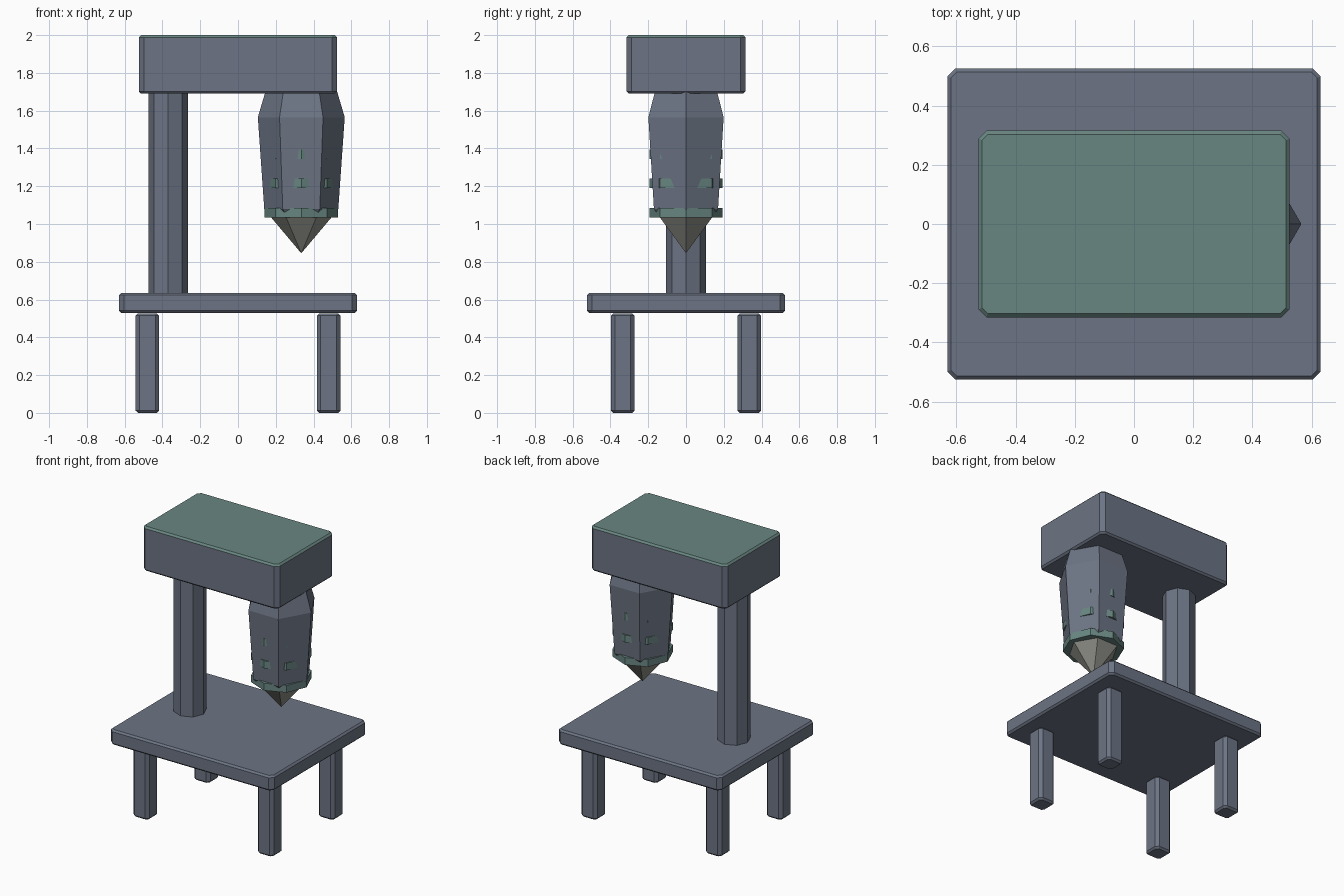
import bpy, bmesh
from math import cos, sin, tau

if "Cube" in bpy.data.objects:
    bpy.data.objects.remove(bpy.data.objects["Cube"])


def material(name, rgb):
    m = bpy.data.materials.new(name)
    m.diffuse_color = (*rgb, 1)
    m.use_nodes = True
    m.node_tree.nodes["Principled BSDF"].inputs["Base Color"].default_value = m.diffuse_color
    return m


STEEL = material("dark_steel", (0.15, 0.175, 0.23))
GREEN = material("muted_green", (0.14, 0.24, 0.22))
BIT = material("bit_metal", (0.29, 0.29, 0.26))


def loft(name, rings, mats):
    """Skin a stack of equal-length outlines; cap both ends unless a single point."""
    bm = bmesh.new()
    loops = [[bm.verts.new(p) for p in ring] for ring in rings]
    for a, b in zip(loops, loops[1:]):
        n = max(len(a), len(b))
        for i in range(n):
            j = (i + 1) % n
            if len(a) == 1:
                bm.faces.new((a[0], b[j], b[i]))
            else:
                bm.faces.new((a[i], a[j], b[j], b[i]))
    for end in (loops[0], loops[-1]):
        if len(end) > 2:
            bm.faces.new(end)
    bmesh.ops.recalc_face_normals(bm, faces=bm.faces[:])
    me = bpy.data.meshes.new(name)
    bm.to_mesh(me)
    bm.free()
    for m in mats:
        me.materials.append(m)
    ob = bpy.data.objects.new(name, me)
    bpy.context.collection.objects.link(ob)
    return ob


def block(name, cx, cy, hx, hy, z0, z1, corner, bevel=0.012, mats=(STEEL,)):
    """Box with chamfered upright corners and bevelled top and bottom rims."""
    def outline(inset, z):
        x, y, c = hx - inset, hy - inset, corner - 0.586 * inset
        pts = [(x, -y + c), (x, y - c), (x - c, y), (-x + c, y),
               (-x, y - c), (-x, -y + c), (-x + c, -y), (x - c, -y)]
        return [(cx + px, cy + py, z) for px, py in pts]
    return loft(name, [outline(bevel, z0), outline(0, z0 + bevel),
                       outline(0, z1 - bevel), outline(bevel, z1)], mats)


def turned(name, cx, sides, profile, mat):
    """Faceted turned shape from (radius, z) points."""
    rings = [[(cx + r * cos(tau * i / sides), r * sin(tau * i / sides), z)
              for i in range(sides if r else 1)] for r, z in profile]
    return loft(name, rings, [mat])


# Table and four legs
block("table_top", 0, 0, 0.63, 0.525, 0.53, 0.635, 0.027)
for sx, side in ((-1, "left"), (1, "right")):
    for sy, end in ((-1, "front"), (1, "back")):
        block(f"{end}_{side}_leg", sx * 0.48, sy * 0.335,
              0.062, 0.062, 0.003, 0.53, 0.02).location.z = -0.003

# Column and head, whose upper face and rim are green
turned("column", -0.37, 8, [(0.105, 0.62), (0.105, 1.70)], STEEL)
head = block("head_housing", 0, 0, 0.525, 0.315, 1.69, 2.0, 0.027,
             mats=(STEEL, GREEN))
for f in head.data.polygons:
    if f.normal.z > 0.3:
        f.material_index = 1

# Hexagonal drill body and pointed bit
DX = 0.335
turned("drill_body", DX, 6, [(0.16, 1.035), (0.196, 1.08), (0.23, 1.565), (0.19, 1.70)], STEEL)
turned("drill_bit", DX, 6, [(0, 0.845), (0.16, 1.035)], BIT)

# Octagonal rings that break through the body facets
for label, z in (("lower", 1.06), ("middle", 1.215), ("upper", 1.37)):
    turned(f"{label}_ring", DX, 8, [(0.194, z - 0.025), (0.194, z + 0.025)], GREEN)
